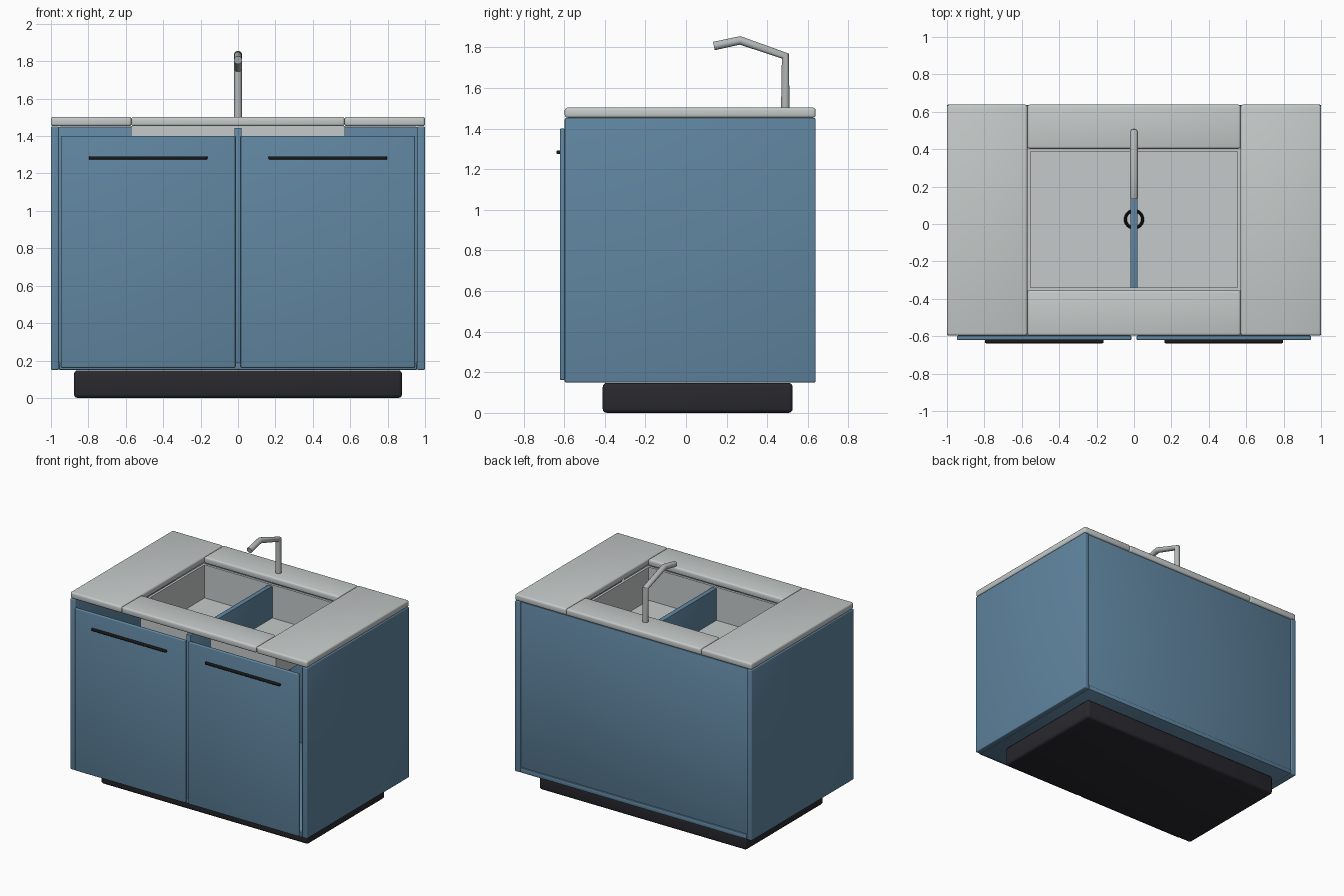
import bpy, bmesh, math
from mathutils import Vector

if "Cube" in bpy.data.objects:
    bpy.data.objects.remove(bpy.data.objects["Cube"])


def material(name, rgb):
    m = bpy.data.materials.new(name)
    m.diffuse_color = (*rgb, 1)
    m.use_nodes = True
    m.node_tree.nodes["Principled BSDF"].inputs["Base Color"].default_value = m.diffuse_color
    return m


BLUE = material("cabinet blue", (0.118, 0.238, 0.355))
STONE = material("counter grey", (0.56, 0.59, 0.585))
STEEL = material("tap grey", (0.47, 0.49, 0.49))
DARK = material("plinth charcoal", (0.022, 0.021, 0.027))
BLACK = material("handle black", (0.009, 0.009, 0.010))


def smooth(obj):
    bpy.ops.object.select_all(action='DESELECT')
    bpy.context.view_layer.objects.active = obj
    obj.select_set(True)
    bpy.ops.object.shade_smooth_by_angle(angle=math.radians(35))


def finish(bm, name, mat):
    mesh = bpy.data.meshes.new(name)
    bm.to_mesh(mesh)
    bm.free()
    obj = bpy.data.objects.new(name, mesh)
    bpy.context.collection.objects.link(obj)
    mesh.materials.append(mat)
    smooth(obj)
    return obj


def box_mesh(x, y, z):
    bm = bmesh.new()
    bmesh.ops.create_cube(bm, size=1)
    lims = (x, y, z)
    for v in bm.verts:
        v.co = Vector([(a + b) / 2 + c * (b - a) for (a, b), c in zip(lims, v.co)])
    return bm


def box(name, x, y, z, mat, bevel=0.0, segments=3):
    """Box from its limits on each axis, with rounded edges."""
    bm = box_mesh(x, y, z)
    if bevel:
        bmesh.ops.bevel(bm, geom=bm.edges[:], offset=bevel, segments=segments,
                        profile=0.5, affect='EDGES')
    return finish(bm, name, mat)


# Plinth
box("plinth", (-0.877, 0.877), (-0.41, 0.525), (0, 0.148), DARK, 0.02)

# Carcass: bottom, back, central divider
box("bottom_panel", (-0.957, 0.957), (-0.597, 0.636), (0.15, 0.187), BLUE, 0.005, 2)
box("back_panel", (-0.957, 0.957), (0.605, 0.628), (0.187, 1.45), BLUE, 0.003, 2)
box("central_divider", (-0.019, 0.019), (-0.597, 0.606), (0.187, 1.443), BLUE, 0.003, 2)

# Paired parts on both sides
for s, side in ((-1, "left"), (1, "right")):
    def span(a, b):
        return tuple(sorted((s * a, s * b)))
    box(side + "_side_panel", span(0.957, 1.0), (-0.597, 0.638), (0.15, 1.452), BLUE, 0.007)
    box(side + "_door", span(0.014, 0.946), (-0.62, -0.597), (0.162, 1.40), BLUE, 0.006)
    box(side + "_handle", span(0.163, 0.797), (-0.638, -0.618), (1.274, 1.292), BLACK, 0.006)
    box(side + "_counter", span(0.57, 1.0), (-0.597, 0.638), (1.453, 1.503), STONE, 0.013)

# Counter strips in front of and behind the basin
box("front_counter", (-0.57, 0.57), (-0.597, -0.355), (1.453, 1.503), STONE, 0.013)
box("back_counter", (-0.57, 0.57), (0.402, 0.638), (1.453, 1.503), STONE, 0.013)

# Basin: a block whose top face is inset and pushed down
bm = box_mesh((-0.572, 0.572), (-0.359, 0.406), (1.175, 1.453))
bm.faces.ensure_lookup_table()
bm.normal_update()
top = max(bm.faces, key=lambda f: f.normal.z)
bmesh.ops.inset_region(bm, faces=[top], thickness=0.027)
floor = bmesh.ops.extrude_discrete_faces(bm, faces=[top])["faces"][0]
bmesh.ops.translate(bm, verts=floor.verts[:], vec=(0, 0, -0.253))
finish(bm, "basin", STONE)

# Drain ring on the basin floor
bpy.ops.mesh.primitive_torus_add(major_radius=0.046, minor_radius=0.008,
                                 major_segments=32, minor_segments=10,
                                 location=(0, 0.025, 1.202))
ring = bpy.context.object
ring.name = "drain_ring"
ring.data.materials.append(BLACK)
smooth(ring)

# Tap: bent tube
curve = bpy.data.curves.new("tap", 'CURVE')
curve.dimensions = '3D'
curve.bevel_depth = 0.0215
curve.bevel_resolution = 5
curve.use_fill_caps = True
path = [(0.489, 1.50), (0.489, 1.757), (0.266, 1.834), (0.137, 1.806)]
spline = curve.splines.new('POLY')
spline.points.add(len(path) - 1)
for p, (y, z) in zip(spline.points, path):
    p.co = (0, y, z, 1)
tap = bpy.data.objects.new("tap", curve)
bpy.context.collection.objects.link(tap)
curve.materials.append(STEEL)
bpy.ops.object.select_all(action='DESELECT')
bpy.context.view_layer.objects.active = tap
tap.select_set(True)
bpy.ops.object.convert(target='MESH')
smooth(bpy.context.object)
